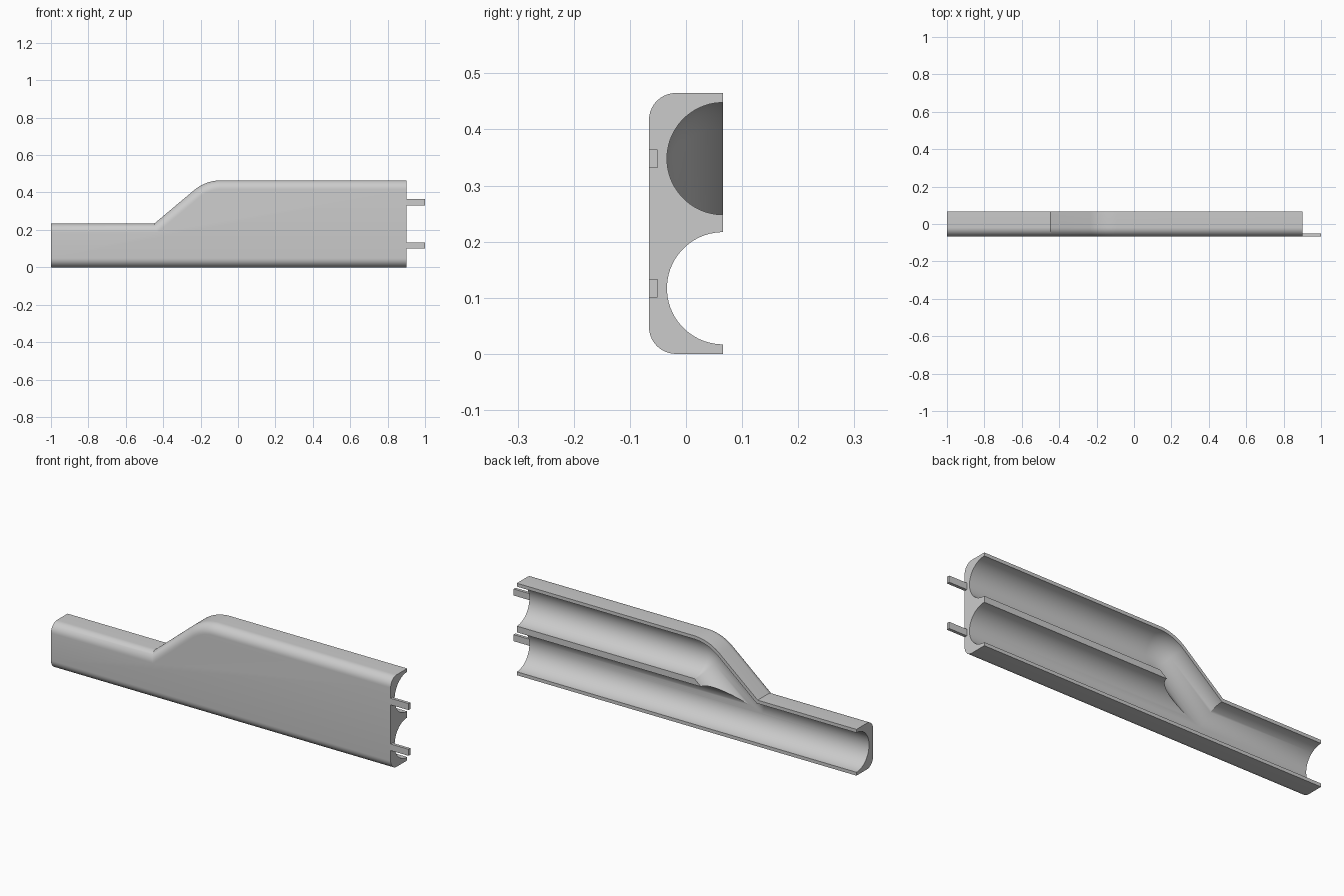
import bpy, bmesh
from math import sin, cos, tan, pi, radians
from mathutils import Vector

if "Cube" in bpy.data.objects:
    bpy.data.objects.remove(bpy.data.objects["Cube"])

HALF = 0.066                 # half depth
X0, X1 = -1.0, 0.9           # body ends
LOW, HIGH = 0.234, 0.465     # heights of the two top runs
BORE = 0.1                   # channel radius
LOW_AXIS, HIGH_AXIS = 0.117, 0.348
SLOPE = radians(40)
BEND_X, BEND_R = -0.09, 0.225

grey = bpy.data.materials.new("plain grey")
grey.diffuse_color = (0.6, 0.6, 0.6, 1)
grey.use_nodes = True
grey.node_tree.nodes["Principled BSDF"].inputs["Base Color"].default_value = (0.6, 0.6, 0.6, 1)


def make_object(name, bm):
    bmesh.ops.recalc_face_normals(bm, faces=bm.faces[:])
    mesh = bpy.data.meshes.new(name)
    bm.to_mesh(mesh)
    bm.free()
    mesh.materials.append(grey)
    obj = bpy.data.objects.new(name, mesh)
    bpy.context.collection.objects.link(obj)
    return obj


def bend(radius, steps):
    """Arc points from the slope up to the level run, as (x, z)."""
    centre_z = HIGH - BEND_R
    angles = [SLOPE * (1 - i / steps) for i in range(steps + 1)]
    return [(BEND_X - radius * sin(a), centre_z + radius * cos(a)) for a in angles]


def tube(name, path, sides=64):
    """Closed tube along (x, z) points, centred on the open back plane."""
    bm = bmesh.new()
    pts = [Vector((x, HALF, z)) for x, z in path]
    rings = []
    for i, p in enumerate(pts):
        t = (pts[min(i + 1, len(pts) - 1)] - pts[max(i - 1, 0)]).normalized()
        if 0 < i < len(pts) - 1:
            t = ((pts[i + 1] - p).normalized() + (p - pts[i - 1]).normalized()).normalized()
        across = Vector((-t.z, 0, t.x))
        rings.append([bm.verts.new(p + BORE * (across * cos(a) + Vector((0, sin(a), 0))))
                      for a in (2 * pi * (k + 0.5) / sides for k in range(sides))])
    for a, b in zip(rings, rings[1:]):
        for k in range(sides):
            n = (k + 1) % sides
            bm.faces.new((a[k], a[n], b[n], b[k]))
    bm.faces.new(rings[0])
    bm.faces.new(rings[-1])
    obj = make_object(name, bm)
    obj.hide_render = True
    return obj


# Body: stepped outline pulled through the depth
arc = bend(BEND_R, 12)
corner_x = arc[0][0] - (arc[0][1] - LOW) / tan(SLOPE)
outline = [(X0, 0), (X1, 0), (X1, HIGH)] + arc[::-1] + [(corner_x, LOW), (X0, LOW)]
bm = bmesh.new()
front = bm.faces.new([bm.verts.new((x, -HALF, z)) for x, z in outline])
new = bmesh.ops.extrude_face_region(bm, geom=[front], use_keep_orig=True)["geom"]
bmesh.ops.translate(bm, verts=[v for v in new if isinstance(v, bmesh.types.BMVert)],
                    vec=(0, 2 * HALF, 0))
bmesh.ops.recalc_face_normals(bm, faces=bm.faces[:])

# Round the long front edges, leaving both ends square
rounded = [e for e in bm.edges
           if all(v.co.y < 0 for v in e.verts)
           and abs(e.verts[0].co.x - e.verts[1].co.x) > 1e-4]
bmesh.ops.bevel(bm, geom=rounded, offset=0.048, segments=10, profile=0.5,
                affect='EDGES', clamp_overlap=False)
body = make_object("channel_body", bm)

# Channels: one straight, one branching up to the upper run
branch_arc = bend(BEND_R - (HIGH - HIGH_AXIS), 12)
join_x = branch_arc[0][0] - (branch_arc[0][1] - LOW_AXIS) / tan(SLOPE)
cutters = [tube("straight_channel_cutter", [(X0 - 0.1, LOW_AXIS), (X1 + 0.1, LOW_AXIS)]),
           tube("branch_channel_cutter",
                [(join_x, LOW_AXIS)] + branch_arc + [(X1 + 0.1, HIGH_AXIS)])]
bpy.context.view_layer.objects.active = body
for cutter in cutters:
    mod = body.modifiers.new(cutter.name, 'BOOLEAN')
    mod.operation = 'DIFFERENCE'
    mod.solver = 'EXACT'
    mod.object = cutter
    bpy.ops.object.modifier_apply(modifier=mod.name)
    bpy.data.objects.remove(cutter)

for o in bpy.context.selected_objects:
    o.select_set(False)
body.select_set(True)
bpy.ops.object.shade_smooth_by_angle(angle=radians(30))

# Locating pegs on the right-hand end
for name, z in (("lower_peg", LOW_AXIS), ("upper_peg", HIGH_AXIS)):
    bm = bmesh.new()
    bmesh.ops.create_cube(bm, size=1)
    bmesh.ops.scale(bm, verts=bm.verts[:], vec=(0.1, 0.015, 0.033))
    bmesh.ops.translate(bm, verts=bm.verts[:], vec=(X1 + 0.05, -HALF + 0.0075, z))
    make_object(name, bm)
